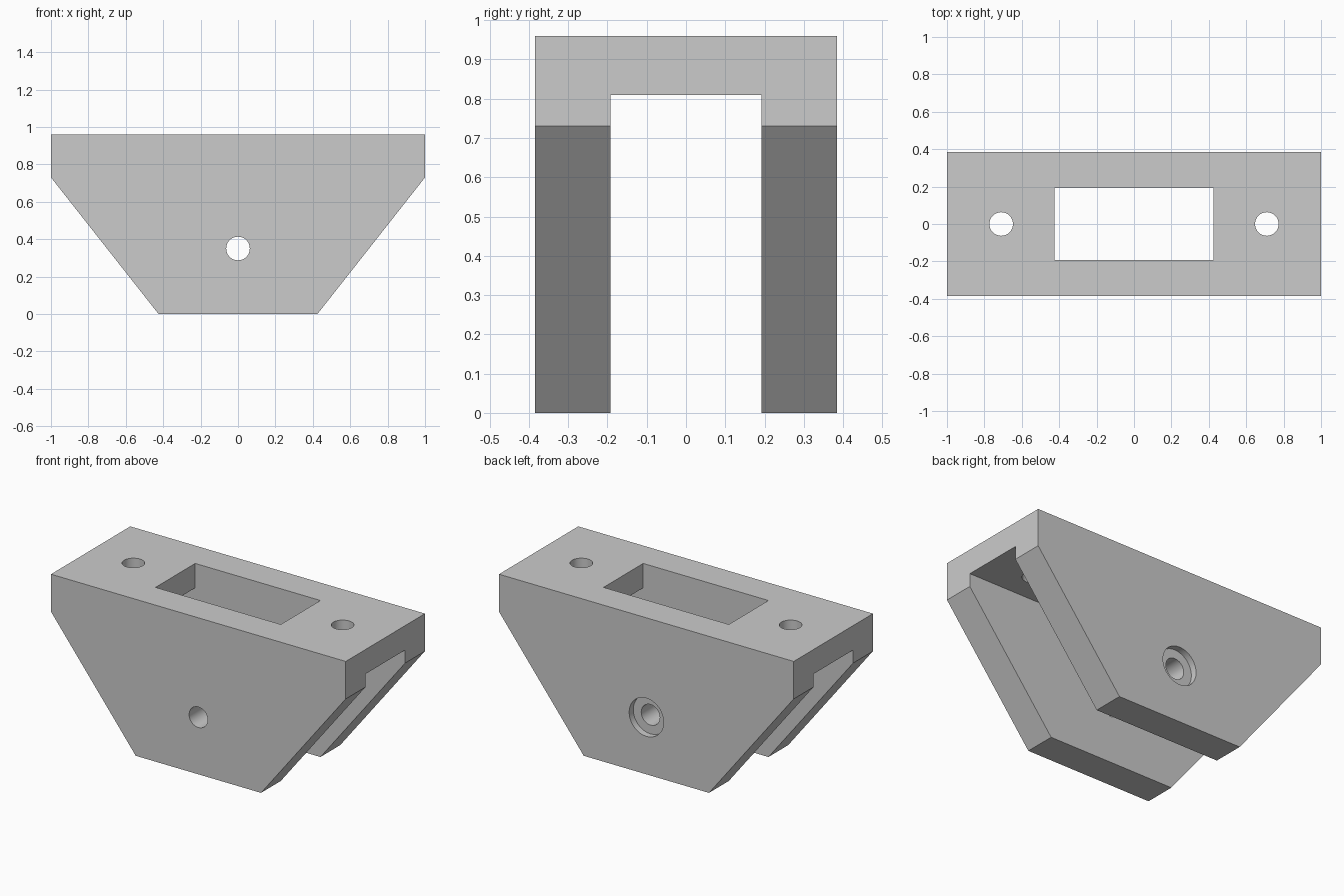
import bpy
import bmesh
import math
from mathutils import Matrix

cube = bpy.data.objects.get("Cube")
if cube:
    bpy.data.objects.remove(cube, do_unlink=True)

# Main dimensions
HEIGHT, SHOULDER, CEILING = 0.96, 0.73, 0.81
HALF_DEPTH, HALF_GAP, HALF_FOOT = 0.384, 0.192, 0.425
HOLE_R, RECESS_R, RECESS_DEPTH = 0.063, 0.117, 0.04

grey = bpy.data.materials.new("plain grey")
grey.use_nodes = True
colour = (0.6, 0.6, 0.6, 1)
grey.diffuse_color = colour
grey.node_tree.nodes["Principled BSDF"].inputs["Base Color"].default_value = colour


def finish(name, bm):
    bmesh.ops.recalc_face_normals(bm, faces=bm.faces)
    mesh = bpy.data.meshes.new(name)
    bm.to_mesh(mesh)
    bm.free()
    mesh.materials.append(grey)
    obj = bpy.data.objects.new(name, mesh)
    bpy.context.collection.objects.link(obj)
    return obj


def prism(name, half_outline, half_depth):
    """Mirror an x-z half outline and extrude it along y."""
    outline = half_outline + [(-x, z) for x, z in reversed(half_outline)]
    bm = bmesh.new()
    face = bm.faces.new([bm.verts.new((x, -half_depth, z)) for x, z in outline])
    new = bmesh.ops.extrude_face_region(bm, geom=[face])["geom"]
    verts = [v for v in new if isinstance(v, bmesh.types.BMVert)]
    bmesh.ops.translate(bm, verts=verts, vec=(0, 2 * half_depth, 0))
    return finish(name, bm)


def cylinder(name, radius, length, centre, along_y=False):
    bm = bmesh.new()
    turn = Matrix.Rotation(math.pi / 2 if along_y else 0, 4, "X")
    bmesh.ops.create_cone(bm, cap_ends=True, segments=48, radius1=radius,
                          radius2=radius, depth=length,
                          matrix=Matrix.Translation(centre) @ turn)
    return finish(name, bm)


# Tapered bracket body
body = prism("bracket", [(HALF_FOOT, 0), (1, SHOULDER), (1, HEIGHT)], HALF_DEPTH)

# Channel between the cheeks, opening into the top window
cutters = [prism("channel_cutter", [(1.2, -0.2), (1.2, CEILING), (HALF_FOOT, CEILING),
                                    (HALF_FOOT, 1.2)], HALF_GAP)]

# Mounting holes in the top plate
for side, x in (("left", 0.71), ("right", -0.71)):
    cutters.append(cylinder(side + "_hole_cutter", HOLE_R, 0.5, (x, 0, HEIGHT)))

# Axle hole through both cheeks, with a round recess at the back
cutters.append(cylinder("axle_hole_cutter", HOLE_R, 1, (0, 0, 0.35), True))
cutters.append(cylinder("recess_cutter", RECESS_R, 2 * RECESS_DEPTH,
                        (0, HALF_DEPTH, 0.35), True))

bpy.context.view_layer.objects.active = body
for cutter in cutters:
    mod = body.modifiers.new(cutter.name, "BOOLEAN")
    mod.operation = "DIFFERENCE"
    mod.solver = "EXACT"
    mod.object = cutter
    bpy.ops.object.modifier_apply(modifier=mod.name)
for cutter in cutters:
    bpy.data.objects.remove(cutter, do_unlink=True)

# Smooth hole walls, sharp edges elsewhere
bpy.ops.object.select_all(action="DESELECT")
body.select_set(True)
bpy.ops.object.shade_smooth_by_angle(angle=math.radians(30))
